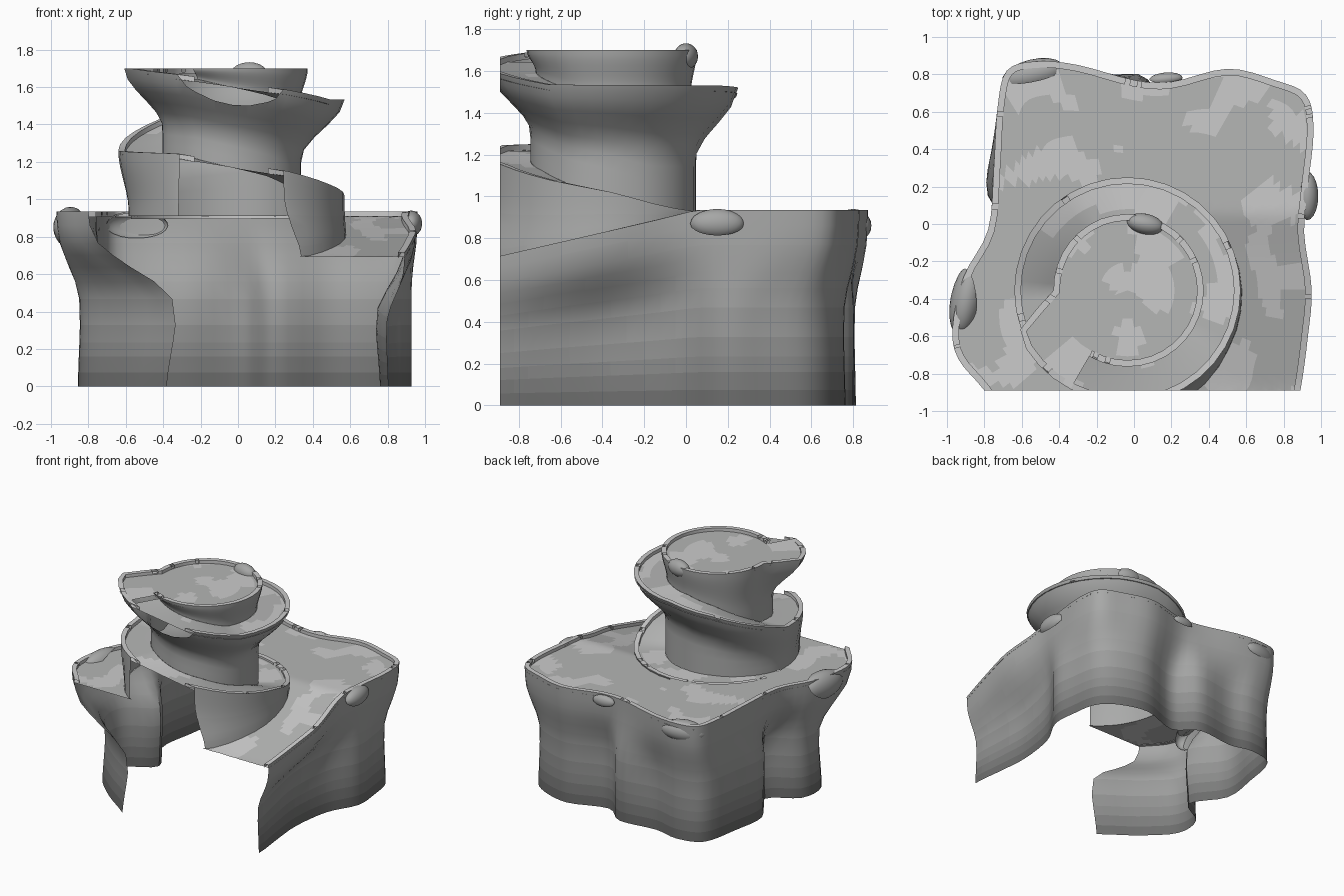
import bpy, bmesh, math, random
from mathutils import Vector, noise

if "Cube" in bpy.data.objects:
    bpy.data.objects.remove(bpy.data.objects["Cube"])

random.seed(4)
CX, CY, CUT = -0.035, -0.355, -0.89
SHADES = {}


def shade(v):
    """Plain grey material."""
    v = round(v, 2)
    if v not in SHADES:
        SHADES[v] = bpy.data.materials.new("stone_%d" % int(v * 100))
        SHADES[v].diffuse_color = (v, v * 1.01, v, 1)
    return SHADES[v]


def lerp(table, v):
    """Piecewise linear lookup."""
    if v <= table[0][0]:
        return table[0][1]
    for (a, p), (b, q) in zip(table, table[1:]):
        if v <= b:
            return p + (q - p) * (v - a) / (b - a)
    return table[-1][1]


def finish(name, bm, tone=lambda c: .38, angle=40):
    """Slice off the front at the cut plane, colour the faces and smooth."""
    bmesh.ops.remove_doubles(bm, verts=bm.verts[:], dist=1e-5)
    bmesh.ops.bisect_plane(bm, geom=bm.verts[:] + bm.edges[:] + bm.faces[:],
                           plane_co=(0, CUT, 0), plane_no=(0, -1, 0), clear_outer=True)
    bmesh.ops.recalc_face_normals(bm, faces=bm.faces[:])
    me = bpy.data.meshes.new(name)
    for f in bm.faces:
        m = shade(tone(f.calc_center_median()))
        if m.name not in me.materials:
            me.materials.append(m)
        f.material_index = me.materials.find(m.name)
    bm.to_mesh(me)
    bm.free()
    ob = bpy.data.objects.new(name, me)
    bpy.context.collection.objects.link(ob)
    bpy.ops.object.select_all(action='DESELECT')
    ob.select_set(True)
    bpy.context.view_layer.objects.active = ob
    bpy.ops.object.shade_smooth_by_angle(angle=math.radians(angle))


def wall_tone(c):
    """Cliffs darken toward the foot."""
    return lerp([(0, .13), (.2, .25), (.5, .37), (1, .40)], c.z)


def floor_tone(c):
    """Dark slabs with pale gaps."""
    return .95 if noise.noise(c * 4.5 + Vector((3.3, 7.1, 0))) > .14 else .46


def grid(bm, rows):
    """Quad surface through rows of points."""
    vs = [[bm.verts.new(p) for p in r] for r in rows]
    for r, s in zip(vs, vs[1:]):
        for i in range(len(r) - 1):
            bm.faces.new((r[i], r[i + 1], s[i + 1], s[i]))


def surface(name, rows, tone):
    bm = bmesh.new()
    grid(bm, rows)
    finish(name, bm, tone)


def rim(name, pts, w=0.035):
    """Low kerb along the inside of a clockwise path, with small notches."""
    bm = bmesh.new()
    rows = []
    dn, low = Vector((0, 0, -0.03)), Vector((0, 0, -0.018))
    for i, p in enumerate(pts):
        d = pts[min(i + 1, len(pts) - 1)] - pts[max(i - 1, 0)]
        n = Vector((d.y, -d.x, 0)).normalized() * w
        rows.append([p, p + n, p + n + dn])
    for a, b in zip(rows, rows[1:]):
        if random.random() < .14:
            m, m2 = ([u.lerp(v, k) for u, v in zip(a, b)] for k in (.4, .75))
            grid(bm, [a, m])
            grid(bm, [[q + low * (k < 2) for k, q in enumerate(r)] for r in (m, m2)])
            grid(bm, [m2, b])
        else:
            grid(bm, [a, b])
    finish(name, bm, lambda c: .6, 30)


def smooth(pts, n=4):
    """Catmull-Rom resampling."""
    out = []
    P = [Vector(p) for p in pts]
    for i in range(len(P) - 1):
        a, b, c, d = P[max(i - 1, 0)], P[i], P[i + 1], P[min(i + 2, len(P) - 1)]
        for k in range(n):
            t = k / n
            out.append(0.5 * (2 * b + (c - a) * t + (2 * a - 5 * b + 4 * c - d) * t * t
                              + (3 * b - a - 3 * c + d) * t ** 3))
    return out + [P[-1]]


def floor_z(x, y):
    """Plateau height, with the ramp falling away at the front right."""
    if x < -0.1:
        return 0.91
    return lerp([(CUT, 0.69), (-0.15, 0.86), (0.05, 0.91)], y)


# Cliff outline: top x, y and foot x, y, clockwise from the front left
outline = smooth([
    (-.2, -1.6, .3, -1.5), (-.66, -1.1, .0, -1.2), (-.80, -.89, -.36, -.89),
    (-.94, -.72, -.62, -.70), (-.97, -.55, -.83, -.48), (-.91, -.28, -.82, -.26),
    (-.78, -.03, -.61, -.10), (-.75, .3, -.78, .16), (-.73, .62, -.75, .45),
    (-.68, .82, -.68, .74), (-.52, .87, -.48, .81), (-.3, .85, -.28, .77),
    (0, .77, .02, .80), (.2, .76, .20, .67), (.5, .83, .5, .76), (.75, .77, .74, .70),
    (.92, .69, .87, .58), (.96, .5, .91, .38), (.93, .2, .92, .18),
    (.91, -.05, .80, -.05), (.95, -.35, .75, -.36), (.93, -.6, .77, -.62),
    (.89, -.89, .80, -.89), (.83, -1.15, .76, -1.15), (.2, -1.6, .2, -1.5)])
profile = [(1, 0), (.92, .02), (.82, .12), (.75, .3), (.68, .52), (.6, .8),
           (.5, 1.02), (.35, 1.06), (.25, 1.03), (.17, 1), (.08, .97), (0, .95)]
rows = [[Vector((p[0] + (p[2] - p[0]) * w, p[1] + (p[3] - p[1]) * w,
                 f * (floor_z(p[0], p[1]) + .025))) for p in outline] for f, w in profile]
surface("cliff_wall", rows, wall_tone)
rim("plateau_rim", rows[0])

# One spiral, measured in degrees clockwise from the back
height = [(0, .925), (50, .93), (65, .95), (90, 1.02), (120, 1.08), (150, 1.15), (210, 1.245),
          (270, 1.26), (300, 1.36), (330, 1.46), (360, 1.52), (390, 1.53), (480, 1.535),
          (510, 1.585), (570, 1.67), (600, 1.70)]
outer = [(560, .605), (600, .625), (610, .61), (618, .5), (628, .395), (700, .408)]
neck = [(60, .60), (120, .625), (150, .66), (180, .63), (210, .605), (240, .57), (270, .55),
        (300, .48), (330, .425), (360, .40), (440, .37), (540, .39), (610, .39), (630, .36),
        (730, .38), (800, .365)]

# Plateau floor between the tower foot and the cliff edge
rows = []
for k in range(17):
    row = []
    for p in outline:
        q = Vector((p[0] - CX, p[1] - CY))
        t = (90 - math.degrees(math.atan2(q.y, q.x))) % 360
        inner = lerp(neck, t) - .01 if 60 < t < 270 else .55
        q = (q.normalized() * inner).lerp(q, k / 16)
        row.append(Vector((CX + q.x, CY + q.y, floor_z(CX + q.x, CY + q.y))))
    rows.append(row)
surface("plateau_floor", rows, floor_tone)


def at(t, r, z):
    a = math.radians(90 - t)
    return Vector((CX + r * math.cos(a), CY + r * math.sin(a), z))


def path_z(t):
    return max(lerp(height, t) - .027, .912)


# Tower walls flaring out under the spiral edge
rows = []
for t in range(0, 931, 10):
    R, n, top = lerp(outer, t), lerp(neck, t), lerp(height, t)
    b = at(t, n, 0)
    low = path_z(t - 360) if t >= 360 else floor_z(b.x, b.y)
    H = top - min(low, top - .005)
    row = []
    for k in range(9):
        d = H * k / 8
        s = min(1, d / min(.32, H)) if n < R else (k / 8) ** 2
        row.append(at(t, R + (n - R) * s * s * (3 - 2 * s), top - d))
    rows.append(row)
surface("tower_wall", rows, wall_tone)

# Spiral path and its kerb
surface("spiral_path", [[at(t, lerp(outer, t) + (lerp(neck, t + 360) - lerp(outer, t)) * k / 4 - .004 * (k == 0),
                            path_z(t)) for k in range(5)] for t in range(-85, 571, 5)], floor_tone)
rim("spiral_rim", [at(t, lerp(outer, t), lerp(height, t)) for t in range(-70, 931, 10)])

# Summit floor
surface("summit_floor", [[at(t, lerp(outer, t) * k / 8.1 + 1e-6, 1.675) for k in range(9)]
                         for t in range(570, 931, 10)], floor_tone)

# Boulders bulging over the edges: position, radii, turn
for i, (pos, rad, turn) in enumerate([
        ((-.54, .80, .86), (.17, .08, .08), 14), ((-.895, -.40, .85), (.085, .20, .11), -12),
        ((.925, .15, .87), (.06, .13, .07), 0), ((.06, .0, 1.67), (.10, .055, .063), -12),
        ((.17, .775, .89), (.09, .035, .045), 5)]):
    bm = bmesh.new()
    bmesh.ops.create_icosphere(bm, subdivisions=3, radius=1)
    c, s = math.cos(math.radians(turn)), math.sin(math.radians(turn))
    for v in bm.verts:
        x, y, z = (v.co[k] * rad[k] for k in range(3))
        v.co = Vector((pos[0] + c * x - s * y, pos[1] + s * x + c * y, pos[2] + z))
        # Keep only the bulge outside the cliff, so nothing shows within
    if i != 3:
        nrm = [(-.2, 1, .6), (-1, -.2, .6), (1, 0, .6), None, (0, 1, .6)][i]
        bmesh.ops.bisect_plane(bm, geom=bm.verts[:] + bm.edges[:] + bm.faces[:],
                               plane_co=pos, plane_no=nrm, clear_inner=True)
    finish("boulder_%d" % (i + 1), bm)

for m in bpy.data.materials:
    if m.users and not m.is_grease_pencil:
        m.use_nodes = True
        m.node_tree.nodes["Principled BSDF"].inputs["Base Color"].default_value = m.diffuse_color
